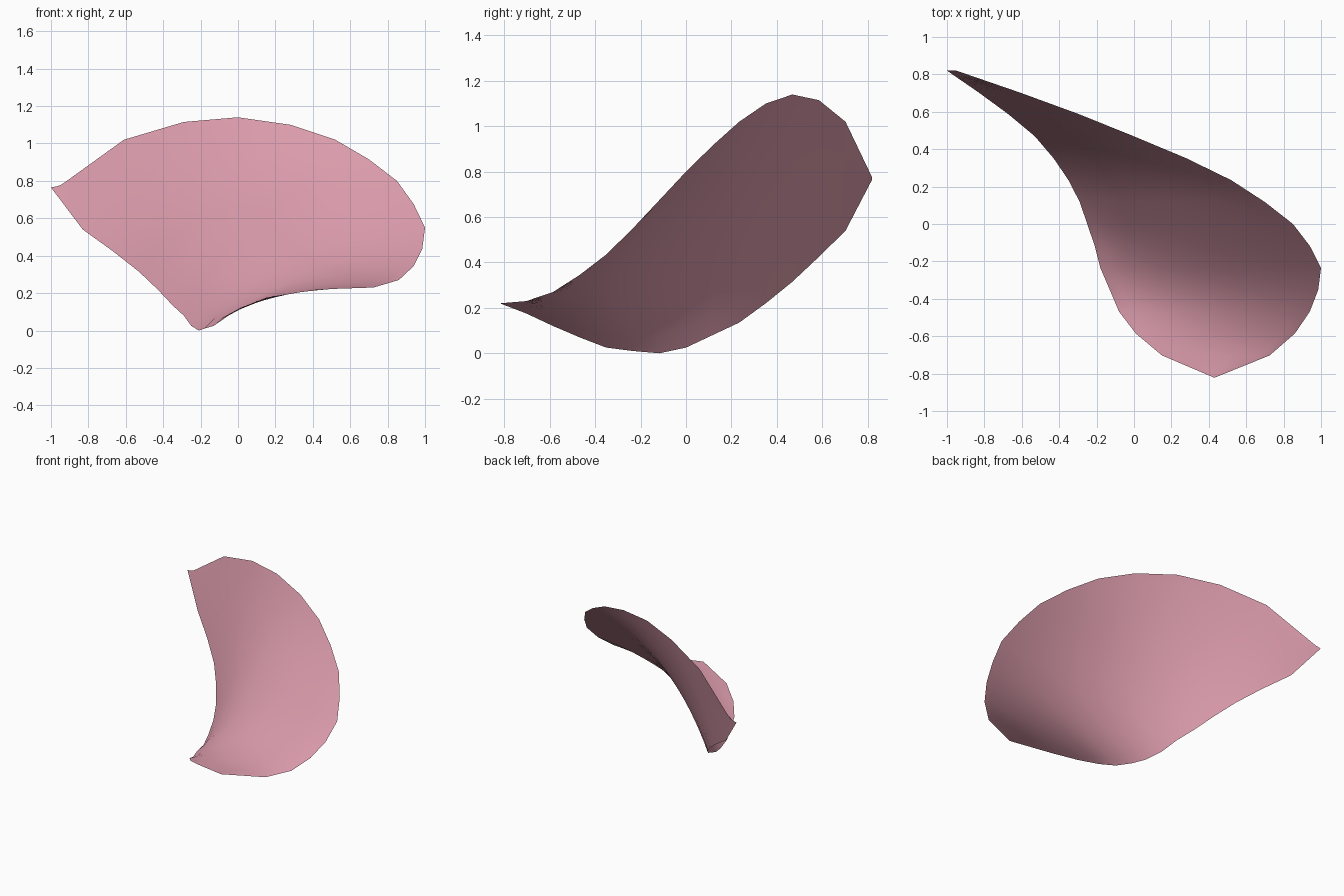
import bpy, bmesh, math

if "Cube" in bpy.data.objects:
    bpy.data.objects.remove(bpy.data.objects["Cube"])

# Petal rows, back tip to front tip: left x, left z, right x, right z, bulge
ROWS = [
    (-1.00, .765, -.95, .775, 0), (-.83, .54, -.61, 1.02, .0), (-.67, .425, -.29, 1.115, .02),
    (-.53, .315, .00, 1.14, .05), (-.43, .22, .28, 1.10, .09), (-.35, .135, .52, 1.02, .12),
    (-.29, .08, .70, .915, .15), (-.25, .025, .85, .80, .17), (-.21, .00, .94, .675, .155),
    (-.18, .01, 1.00, .55, .13), (-.13, .025, .985, .435, .09), (-.08, .07, .94, .345, .06),
    (.01, .12, .86, .27, .037), (.15, .175, .725, .23, .014), (.425, .22, .435, .22, 0),
]
HALF_LENGTH = 0.82
COLUMNS = 16


def row_point(row, t):
    """Point across a row, arched up and to the left of its straight chord."""
    xl, zl, xr, zr, bulge = row
    dx, dz = xr - xl, zr - zl
    length = math.hypot(dx, dz)
    arch = 4 * bulge * t * (1 - t)
    return xl + dx * t - dz / length * arch, zl + dz * t + dx / length * arch


pink = bpy.data.materials.new("petal pink")
pink.diffuse_color = (0.71, 0.33, 0.41, 1)
pink.use_nodes = True
pink.node_tree.nodes["Principled BSDF"].inputs["Base Color"].default_value = pink.diffuse_color

# Petal: a single curved sheet lofted through the rows
bm = bmesh.new()
grid = []
for i, row in enumerate(ROWS):
    y = HALF_LENGTH * (1 - 2 * i / (len(ROWS) - 1))
    line = []
    for j in range(COLUMNS + 1):
        x, z = row_point(row, j / COLUMNS)
        line.append(bm.verts.new((x, y, z)))
    grid.append(line)
for a, b in zip(grid, grid[1:]):
    for j in range(COLUMNS):
        bm.faces.new((a[j], b[j], b[j + 1], a[j + 1]))
for f in bm.faces:
    f.smooth = True

mesh = bpy.data.meshes.new("petal")
bm.to_mesh(mesh)
bm.free()
mesh.materials.append(pink)
petal = bpy.data.objects.new("petal", mesh)
bpy.context.collection.objects.link(petal)
